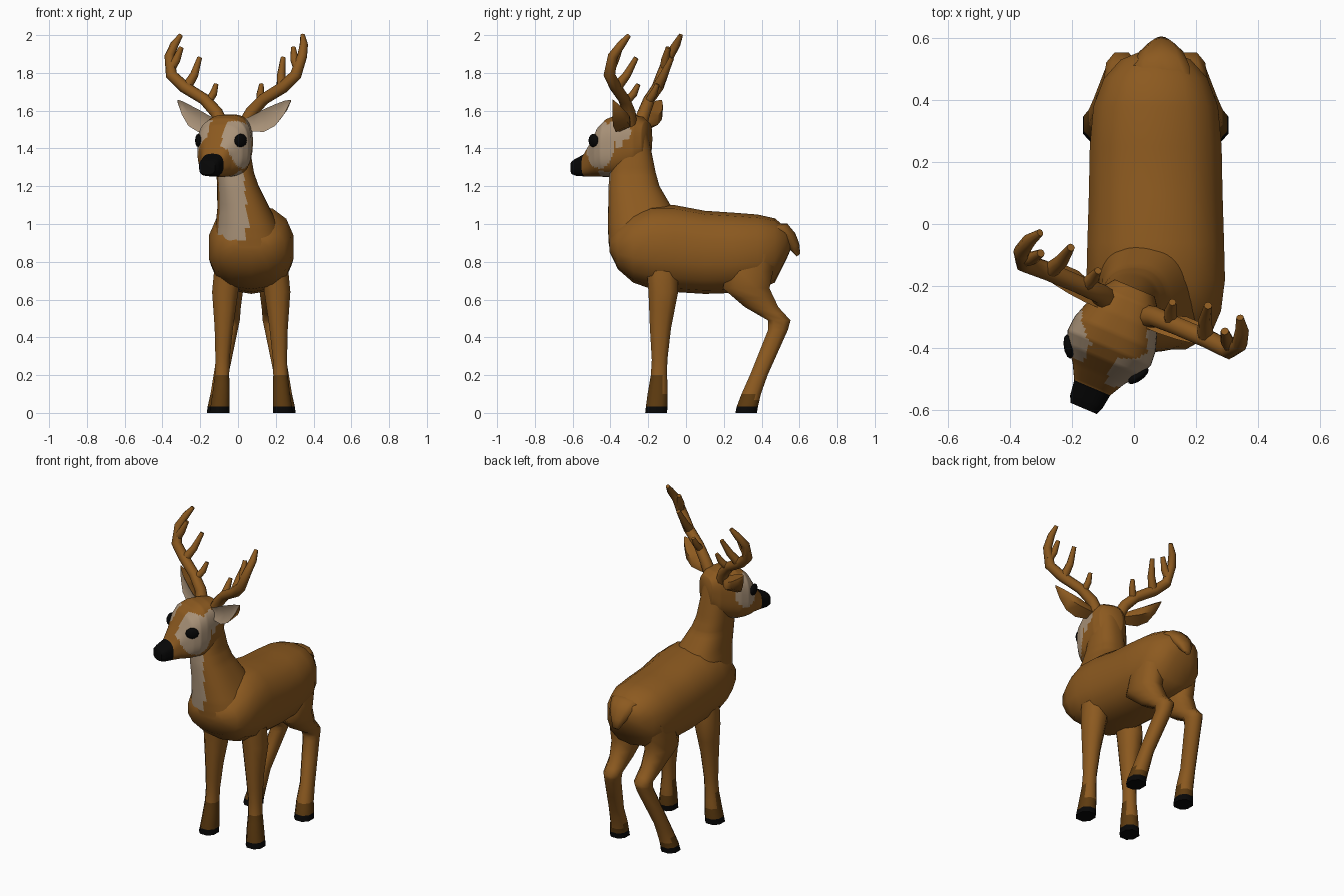
import bpy, bmesh, math
from mathutils import Vector, Matrix

if "Cube" in bpy.data.objects:
    bpy.data.objects.remove(bpy.data.objects["Cube"], do_unlink=True)


def material(name, rgb):
    m = bpy.data.materials.new(name)
    m.use_nodes = True
    m.diffuse_color = (*rgb, 1)
    node = m.node_tree.nodes["Principled BSDF"]
    node.inputs["Base Color"].default_value = (*rgb, 1)
    node.inputs["Roughness"].default_value = 0.9
    return m


MATS = [material("brown_fur", (.262, .101, .014)),
        material("dark_brown_fur", (.11, .043, .005)),
        material("pale_fur", (.40, .29, .19)),
        material("black", (.002, .002, .002))]
BROWN, DARK, PALE, BLACK = range(4)
parts = []
MID = .07                      # body centre line
HEAD = Matrix.Translation((-.037, -.298, 0)) @ Matrix.Rotation(math.radians(-23), 4, 'Z')
X, Y, Z = Vector((1, 0, 0)), Vector((0, 1, 0)), Vector((0, 0, 1))


def section(c, u, v, n=12, p=2.0):
    """Superellipse ring around c with half axes u and v."""
    pts = []
    for i in range(n):
        a = 2 * math.pi * (i + .5) / n
        s, t = math.cos(a), math.sin(a)
        pts.append(Vector(c) + u * math.copysign(abs(s) ** (2 / p), s)
                   + v * math.copysign(abs(t) ** (2 / p), t))
    return pts


def refine(rows, k):
    """Insert k - 1 in-between rows."""
    out = []
    for a, b in zip(rows, rows[1:]):
        out += [[x + (y - x) * i / k for x, y in zip(a, b)] for i in range(k)]
    return out + [list(rows[-1])]


def finish(name, bm, rule, matrix):
    bmesh.ops.recalc_face_normals(bm, faces=bm.faces)
    bm.normal_update()
    for f in bm.faces:
        f.smooth = True
        f.material_index = rule(f.calc_center_median(), f.normal)
    mesh = bpy.data.meshes.new(name)
    bm.to_mesh(mesh)
    bm.free()
    mesh.transform(matrix)
    for m in MATS:
        mesh.materials.append(m)
    ob = bpy.data.objects.new(name, mesh)
    bpy.context.collection.objects.link(ob)
    parts.append(ob)


def loft(name, rings, rule=lambda c, n: BROWN, matrix=Matrix()):
    bm = bmesh.new()
    rows = [[bm.verts.new(p) for p in r] for r in rings]
    for a, b in zip(rows, rows[1:]):
        for i in range(len(a)):
            j = (i + 1) % len(a)
            bm.faces.new((a[i], a[j], b[j], b[i]))
    bm.faces.new(rows[0])
    bm.faces.new(rows[-1])
    finish(name, bm, rule, matrix)


def tube(name, pts, side, matrix):
    """Tapered tube through (x, y, z, radius) points."""
    path = [Vector((x * side, y, z)) for x, y, z, r in pts]
    rings = []
    for i, p in enumerate(path):
        d = (path[min(i + 1, len(path) - 1)] - path[max(i - 1, 0)]).normalized()
        u = d.cross(Y).normalized()
        rings.append(section(p, u * pts[i][3], d.cross(u) * pts[i][3], 8))
    loft(name, rings, matrix=matrix)


# Torso: y, half width, top, bottom
torso = [(-.404, .1, .93, .85), (-.36, .18, .99, .76), (-.28, .215, 1.06, .69),
         (-.18, .228, 1.10, .655), (-.06, .225, 1.10, .64), (.1, .22, 1.07, .63),
         (.25, .217, 1.06, .635), (.38, .205, 1.05, .65), (.47, .17, 1.03, .69),
         (.53, .115, .98, .81), (.556, .05, .94, .87)]
loft("torso", [section((MID, y, (t + b) / 2), X * w, Z * (t - b) / 2, 14, 2.4)
               for y, w, t, b in torso])

# Tail: y, z, half width, thickness
tail = [(.42, .98, .1, .04), (.5, .975, .095, .045), (.545, .925, .075, .042),
        (.575, .88, .045, .03), (.595, .835, .02, .012)]
loft("tail", [section((MID + .018, y, z), X * w, Vector((0, .8, .6)) * h, 10)
              for y, z, w, h in tail])

# Neck: height, centre x, half width, front y, back y
neck = [(.88, .065, .195, -.408, -.03), (.92, .058, .185, -.411, -.02), (.98, .05, .17, -.413, -.02),
        (1.08, .03, .14, -.412, -.07), (1.2, .0, .11, -.41, -.14), (1.27, -.015, .1, -.405, -.16),
        (1.42, -.03, .09, -.38, -.19), (1.54, -.035, .08, -.36, -.215)]


def neck_rule(c, n):
    bib = n.y < -.35 and .912 < c.z < 1.27 and c.x < .053 - (c.z - .93) * .06
    return PALE if bib else BROWN


loft("neck", [section((x, (f + b) / 2, z), X * w, Y * (b - f) / 2, 60, 2.4)
              for z, x, w, f, b in refine(neck, 5)], neck_rule)

# Head: forward distance, half width, top, bottom
head = [(-.1, .07, 1.54, 1.36), (-.06, .1, 1.57, 1.3), (0, .122, 1.58, 1.27), (.06, .142, 1.578, 1.25),
        (.11, .146, 1.56, 1.25), (.15, .129, 1.525, 1.25), (.2, .09, 1.445, 1.252), (.25, .063, 1.372, 1.252),
        (.3, .056, 1.348, 1.254), (.322, .046, 1.335, 1.262)]


def head_rule(c, n):
    f = -c.y
    if f > .252:
        return BLACK

    def spot(cf, cz, rf, rz):
        return ((f - cf) / rf) ** 2 + ((c.z - cz) / rz) ** 2 < 1
    if c.x > .03:
        pale = spot(.125, 1.42, .095, .125) or spot(.02, 1.485, .07, .065)
    else:
        pale = c.x < -.06 and spot(.105, 1.45, .08, .1)
    return PALE if pale or (c.z < 1.28 and f < .14) else BROWN


loft("head", [section((0, -f, (t + b) / 2), X * w, Z * (t - b) / 2, 60, 2.8)
              for f, w, t, b in refine(head, 7)], head_rule, HEAD)

# Antler branches: sideways, back, height, radius
antler = {
    "beam": [(.07, .03, 1.53, .038), (.1, .04, 1.59, .034), (.17, .04, 1.66, .031), (.285, .04, 1.725, .032),
             (.358, .035, 1.79, .031), (.382, .065, 1.89, .026), (.372, .11, 1.95, .022), (.35, .145, 2.0, .012)],
    "brow_tine": [(.15, .045, 1.65, .022), (.135, .08, 1.69, .02), (.13, .105, 1.74, .012)],
    "middle_tine": [(.275, .04, 1.72, .028), (.25, .09, 1.79, .022), (.24, .14, 1.88, .013)],
    "upper_tine": [(.37, .045, 1.82, .027), (.34, .06, 1.87, .022), (.322, .085, 1.935, .013)]}

# Ear: sideways, back, height, half height, depth
ear = [(.08, -.005, 1.525, .03, .04), (.13, -.005, 1.533, .044, .065), (.19, .0, 1.548, .06, .08),
       (.25, .01, 1.577, .057, .07), (.295, .025, 1.617, .035, .04), (.325, .04, 1.652, .006, .008)]

# Legs: height, distance from centre line, y, half width, half depth
front_leg = [(.82, .12, -.13, .075, .09), (.64, .138, -.12, .074, .084), (.45, .145, -.135, .052, .06),
             (.28, .152, -.14, .04, .044), (.2, .155, -.143, .041, .046), (.1, .16, -.15, .049, .057),
             (.035, .165, -.155, .054, .061), (0, .168, -.158, .057, .062)]
hind_leg = [(.84, .115, .36, .08, .13), (.66, .12, .318, .084, .132), (.56, .113, .4, .062, .095),
            (.49, .11, .493, .053, .064), (.44, .115, .487, .047, .056), (.2, .16, .385, .042, .05),
            (.1, .17, .345, .049, .055), (.035, .18, .325, .054, .06), (0, .182, .318, .057, .061)]


def leg_rule(c, n):
    if c.z < .036:
        return BLACK
    sock = .19 if n.y < .1 else .12
    if c.y > 0:
        sock *= .6
    return DARK if c.z < sock else BROWN


for label, s in (("left", 1), ("right", -1)):
    for branch, pts in antler.items():
        tube(f"{label}_antler_{branch}", pts, s, HEAD)

    # Cupped ear: pale hollow in front, brown behind
    rings = [[Vector((l * s, b, z + h)), Vector((l * s, b + d, z + h * .4)),
              Vector((l * s, b + d, z - h * .4)), Vector((l * s, b, z - h)),
              Vector((l * s, b + d * .3, z))] for l, b, z, h, d in ear]
    loft(f"{label}_ear", rings, lambda c, n: PALE if n.y < -.1 else BROWN, HEAD)

    # Eye lying flush on the cheek
    bm = bmesh.new()
    bmesh.ops.create_icosphere(bm, subdivisions=2, radius=1)
    place = (Matrix.Translation((.122 * s, -.157, 1.442)) @ Matrix.Rotation(-.55 * s, 4, 'Z')
             @ Matrix.Diagonal((.016, .04, .036, 1)))
    bmesh.ops.transform(bm, matrix=place, verts=bm.verts)
    finish(f"{label}_eye", bm, lambda c, n: BLACK, HEAD)

    for name, rows in (("front", front_leg), ("hind", hind_leg)):
        loft(f"{label}_{name}_leg", [section((MID + o * s, y, z), X * w, Y * d, 8, 2.3)
                                     for z, o, y, w, d in refine(rows, 2)], leg_rule)

# Smooth shading with crisp edges
bpy.ops.object.select_all(action='DESELECT')
for ob in parts:
    ob.select_set(True)
bpy.context.view_layer.objects.active = parts[0]
bpy.ops.object.shade_smooth_by_angle(angle=math.radians(62))
